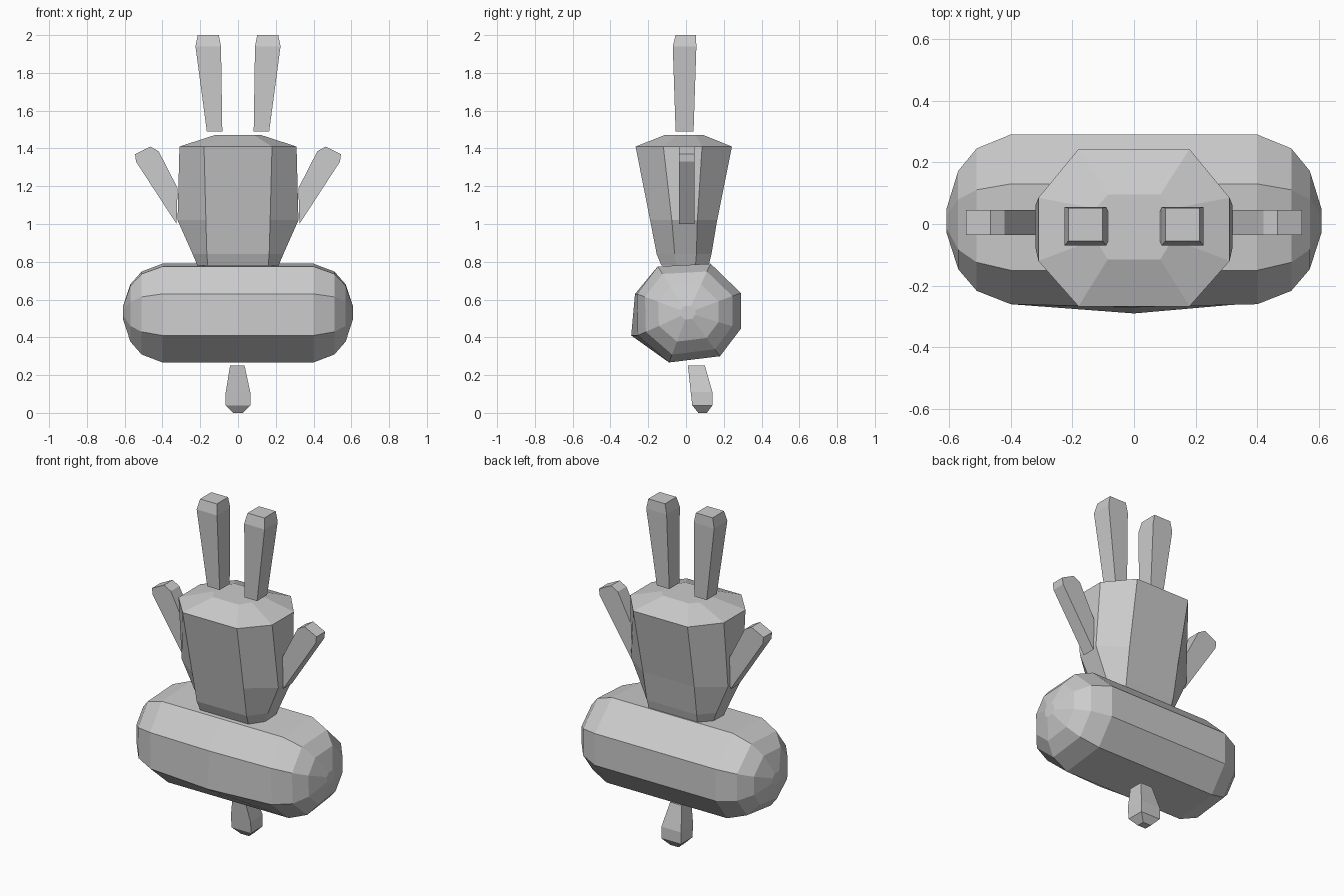
import bpy

if "Cube" in bpy.data.objects:
    bpy.data.objects.remove(bpy.data.objects["Cube"])


def loft(name, rings):
    """Skin a list of equal-length vertex rings and cap both ends."""
    n = len(rings[0])
    verts = [p for ring in rings for p in ring]
    faces = [tuple(reversed(range(n)))]
    for r in range(len(rings) - 1):
        a, b = r * n, (r + 1) * n
        for i in range(n):
            j = (i + 1) % n
            faces.append((a + i, a + j, b + j, b + i))
    faces.append(tuple(range(len(verts) - n, len(verts))))
    mesh = bpy.data.meshes.new(name)
    mesh.from_pydata(verts, [], faces)
    mesh.update()
    obj = bpy.data.objects.new(name, mesh)
    bpy.context.collection.objects.link(obj)
    return obj


def box_ring(z, x0, x1, y0, y1):
    return [(x0, y0, z), (x1, y0, z), (x1, y1, z), (x0, y1, z)]


def mirror_x(obj):
    obj.modifiers.new("mirror", 'MIRROR').use_mirror_merge = False


# Head: faceted capsule lying along x, rounded off by shrinking end sections
section = [(.13, .79), (.29, .635), (.29, .445), (.18, .30),
           (-.09, .267), (-.255, .41), (-.26, .63), (-.15, .775)]
CY, CZ = .01, .53
ends = [(.40, 1), (.51, .84), (.57, .58), (.608, .14)]
stations = [(-x, s) for x, s in reversed(ends)] + [(0, 1)] + ends
head_rings = []
for x, s in stations:
    ring = [(x, CY + (y - CY) * s, CZ + (z - CZ) * s) for y, z in section]
    if x == 0:
        ring[5] = (0, -.29, .41)   # chin bulge at the middle of the front
        ring[6] = (0, -.27, .63)
    head_rings.append(ring[::-1])
loft("head", head_rings)


# Body: eight-sided tapered trunk with a low domed end
def body_ring(z, hx, front_hx, y0, y1, s0, s1):
    return [(-front_hx, y0, z), (front_hx, y0, z), (hx, s0, z), (hx, s1, z),
            (front_hx, y1, z), (-front_hx, y1, z), (-hx, s1, z), (-hx, s0, z)]


loft("body", [
    body_ring(.78, .215, .16, -.13, .12, -.05, .05),
    body_ring(.84, .24, .165, -.155, .135, -.06, .055),
    body_ring(1.02, .32, .17, -.19, .165, -.075, .06),
    body_ring(1.41, .31, .18, -.267, .243, -.12, .085),
    body_ring(1.47, .125, .085, -.115, .095, -.05, .05)])

# Arms: flat tapered slabs raised outward
arm_outline = [(.325, 1.00), (.54, 1.33), (.545, 1.37),
               (.465, 1.41), (.42, 1.385), (.32, 1.19)]
arm = loft("arm", [[(x, y, z) for x, z in arm_outline[::-1]]
                   for y in (-.036, .045)])
mirror_x(arm)

# Legs: square posts flaring toward bevelled feet
leg = loft("leg", [
    box_ring(1.49, .083, .165, -.055, .04),
    box_ring(1.94, .09, .225, -.07, .055),
    box_ring(2.0, .102, .213, -.055, .052)])
mirror_x(leg)

# Knob: small tapered stud beneath the head
loft("knob", [
    box_ring(0, -.027, .027, .065, .11),
    box_ring(.04, -.065, .065, .033, .14),
    box_ring(.11, -.065, .065, .025, .14),
    box_ring(.25, -.042, .035, .01, .10)])
